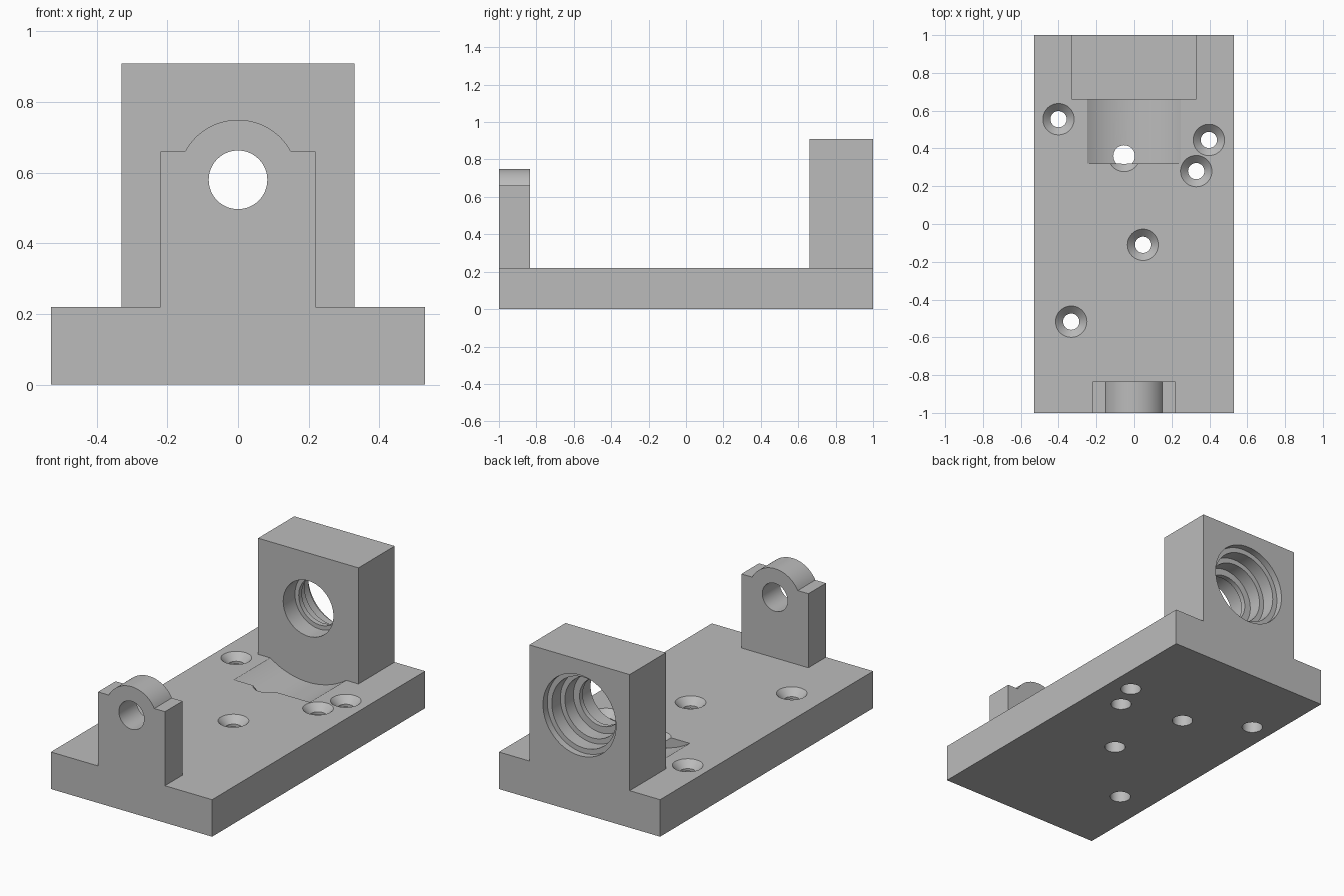
import bpy, bmesh
from math import sin, cos, pi, acos, radians
from mathutils import Matrix

if "Cube" in bpy.data.objects:
    bpy.data.objects.remove(bpy.data.objects["Cube"], do_unlink=True)

grey = bpy.data.materials.new("machined_grey")
grey.use_nodes = True
grey.diffuse_color = (0.5, 0.5, 0.5, 1)
grey.node_tree.nodes["Principled BSDF"].inputs["Base Color"].default_value = grey.diffuse_color

BASE_TOP = 0.22
AXIS_Z = 0.58


def finish(bm, name):
    bmesh.ops.recalc_face_normals(bm, faces=bm.faces)
    mesh = bpy.data.meshes.new(name)
    bm.to_mesh(mesh)
    bm.free()
    mesh.materials.append(grey)
    obj = bpy.data.objects.new(name, mesh)
    bpy.context.collection.objects.link(obj)
    return obj


def prism(name, outline, y0, y1):
    """Extrude an x-z outline along y."""
    bm = bmesh.new()
    face = bm.faces.new([bm.verts.new((x, y0, z)) for x, z in outline])
    side = bmesh.ops.extrude_face_region(bm, geom=[face])["geom"]
    verts = [v for v in side if isinstance(v, bmesh.types.BMVert)]
    bmesh.ops.translate(bm, verts=verts, vec=(0, y1 - y0, 0))
    return finish(bm, name)


def turned(name, profile, centre, along_y=False, sides=64):
    """Closed solid of revolution from (radius, distance) pairs."""
    bm = bmesh.new()
    rings = [[bm.verts.new((r * cos(2 * pi * i / sides), r * sin(2 * pi * i / sides), t))
              for i in range(sides)] for r, t in profile]
    for a, b in zip(rings, rings[1:]):
        for i in range(sides):
            j = (i + 1) % sides
            bm.faces.new((a[i], a[j], b[j], b[i]))
    bm.faces.new(rings[0])
    bm.faces.new(rings[-1])
    turn = Matrix.Rotation(radians(-90), 4, 'X') if along_y else Matrix.Identity(4)
    bm.transform(Matrix.Translation(centre) @ turn)
    return finish(bm, name)


def combine(body, other, operation):
    mod = body.modifiers.new(other.name, 'BOOLEAN')
    mod.operation = operation
    mod.solver = 'EXACT'
    mod.object = other
    bpy.context.view_layer.objects.active = body
    bpy.ops.object.modifier_apply(modifier=mod.name)
    bpy.data.objects.remove(other, do_unlink=True)


def rect(half, z0, z1):
    return [(-half, z0), (half, z0), (half, z1), (-half, z1)]


# Base plate with the large rear bearing block
body = prism("bearing_bracket", rect(0.53, 0, BASE_TOP), -1, 1)
combine(body, prism("rear_block", rect(0.33, 0.1, 0.91), 0.66, 1), 'UNION')

# Front lug with shoulders and a rounded crown
crown, shoulder = 0.17, 0.66
end = acos(0.15 / crown)
arc = [end + (pi - 2 * end) * i / 32 for i in range(33)]
outline = [(-0.22, 0.1), (0.22, 0.1), (0.22, shoulder)]
outline += [(crown * cos(a), AXIS_Z + crown * sin(a)) for a in arc]
outline += [(-0.22, shoulder)]
combine(body, prism("front_lug", outline, -1, -0.835), 'UNION')

# Shallow round trough in front of the block
trough = turned("trough", [(0.438, 0.32), (0.438, 0.66)], (0, 0, AXIS_Z), True, 128)
combine(body, trough, 'DIFFERENCE')

# Shaft hole in the lug, stepped bearing bore in the block
combine(body, turned("lug_hole", [(0.083, -1.1), (0.083, -0.7)], (0, 0, AXIS_Z), True), 'DIFFERENCE')
steps = [(0.165, 0.6), (0.165, 0.77), (0.14, 0.77), (0.14, 0.80), (0.18, 0.80),
         (0.18, 0.88), (0.21, 0.88), (0.21, 0.96), (0.24, 0.96), (0.24, 1.1)]
combine(body, turned("bearing_bore", steps, (0, 0, AXIS_Z), True), 'DIFFERENCE')

# Countersunk mounting holes, relieved below the neck
hole = [(0.057, -0.05), (0.057, 0.165), (0.043, 0.165), (0.043, 0.18),
        (0.083, BASE_TOP), (0.083, 0.3)]
for x, y in [(-0.4, 0.555), (0.397, 0.445), (0.33, 0.28),
             (-0.053, 0.36), (0.047, -0.11), (-0.333, -0.517)]:
    combine(body, turned("screw_hole", hole, (x, y, 0), sides=48), 'DIFFERENCE')

# Smooth bores, crisp machined edges
bpy.ops.object.select_all(action='DESELECT')
body.select_set(True)
bpy.context.view_layer.objects.active = body
bpy.ops.object.shade_smooth_by_angle(angle=radians(25))
